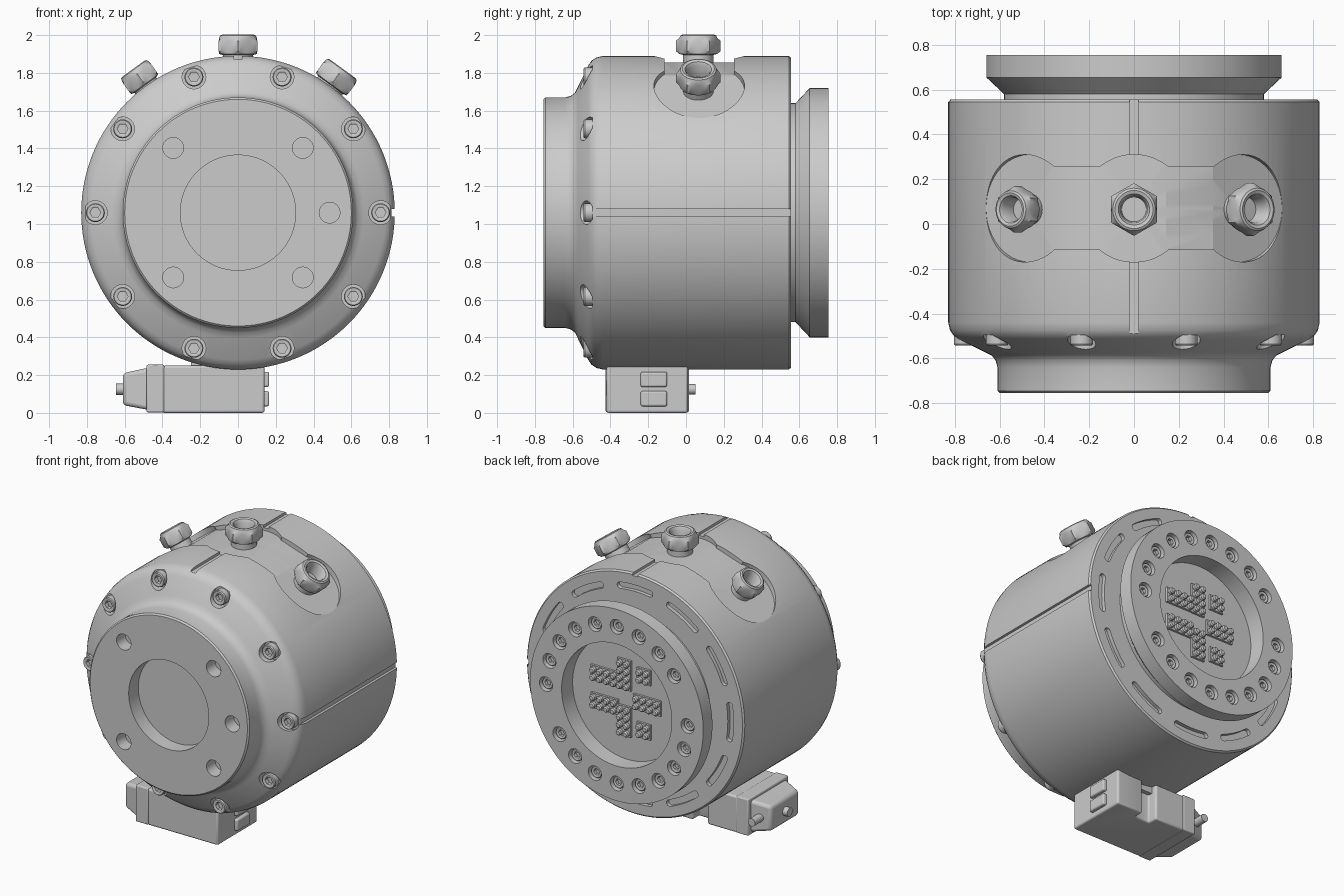
import bpy, bmesh
from math import radians, sin, cos, pi
from mathutils import Matrix, Vector

if "Cube" in bpy.data.objects:
    bpy.data.objects.remove(bpy.data.objects["Cube"])

CZ = 1.06                                   # height of the main axis
FRONT = Matrix.Rotation(radians(90), 4, 'X')    # local z -> -y
BACK = Matrix.Rotation(radians(-90), 4, 'X')    # local z -> +y
T = Matrix.Translation


def finish(bm, name, angle=30):
    bmesh.ops.recalc_face_normals(bm, faces=bm.faces)
    me = bpy.data.meshes.new(name)
    bm.to_mesh(me)
    bm.free()
    ob = bpy.data.objects.new(name, me)
    bpy.context.collection.objects.link(ob)
    smooth(ob, angle)
    return ob


def smooth(ob, angle=30):
    bpy.ops.object.select_all(action='DESELECT')
    ob.select_set(True)
    bpy.context.view_layer.objects.active = ob
    bpy.ops.object.shade_smooth_by_angle(angle=radians(angle))


def lathe(bm, profile, seg, m):
    """Closed revolve of (radius, z[, hex]) points about local z."""
    rings = []
    for p in profile:
        r, z = p[:2]
        if r == 0:
            rings.append([bm.verts.new(m @ Vector((0, 0, z)))])
            continue
        ring = []
        for i in range(seg):
            a = 2 * pi * i / seg
            k = 1
            if len(p) > 2:                  # hexagon with corner radius r
                k = cos(pi / 6) / cos(a % (pi / 3) - pi / 6)
            ring.append(bm.verts.new(m @ Vector((r * k * cos(a), r * k * sin(a), z))))
        rings.append(ring)
    for A, B in zip(rings, rings[1:]):
        for i in range(seg):
            j = (i + 1) % seg
            f = [A[i % len(A)], A[j % len(A)], B[j % len(B)], B[i % len(B)]]
            bm.faces.new(list(dict.fromkeys(f)))


def cyl(bm, m, r, z0, z1, seg=24):
    lathe(bm, [(0, z0), (r, z0), (r, z1), (0, z1)], seg, m)


def box(bm, x0, x1, y0, y1, z0, z1, m=Matrix()):
    s = Matrix.Diagonal((x1 - x0, y1 - y0, z1 - z0, 1))
    c = T(((x0 + x1) / 2, (y0 + y1) / 2, (z0 + z1) / 2))
    return bmesh.ops.create_cube(bm, size=1, matrix=m @ c @ s)['verts']


def cut(ob, bm):
    c = finish(bm, 'cutter')
    c.hide_render = True
    mod = ob.modifiers.new('cut', 'BOOLEAN')
    mod.operation, mod.solver, mod.object = 'DIFFERENCE', 'EXACT', c
    bpy.context.view_layer.objects.active = ob
    bpy.ops.object.modifier_apply(modifier=mod.name)
    bpy.data.objects.remove(c)


def bevel(ob, w):
    mod = ob.modifiers.new('bevel', 'BEVEL')
    mod.width, mod.segments, mod.limit_method = w, 3, 'ANGLE'


def polar(r, deg, y):
    a = radians(deg)
    return T((r * cos(a), y, CZ + r * sin(a)))


# housing: front neck, drum and rear flange as one turned body
bm = bmesh.new()
lathe(bm, [(0, -.65), (.305, -.65), (.305, -.755), (.60, -.755), (.61, -.745), (.61, -.64),
           (.618, -.61), (.635, -.588), (.665, -.573), (.78, -.517), (.805, -.50), (.822, -.475),
           (.83, -.44), (.83, .545), (.82, .556), (.58, .556), (.58, .58), (.66, .655), (.66, .755),
           (.42, .755), (.42, .635), (0, .635)], 128, T((0, 0, CZ)) @ BACK)
housing = finish(bm, 'housing')

front_bolts = [polar(.755, 36 * i, 0) for i in range(10)]
rear_bolts = [polar(.54, 18 * i, 0) for i in range(20) if i not in (9, 19)]

# counterbores, mounting holes and rear slots
bm = bmesh.new()
for m in front_bolts:
    cyl(bm, m @ FRONT, .063, .495, .70)
for a in (0, 45, 135, 225, 315):
    cyl(bm, polar(.485, a, 0) @ FRONT, .055, .66, .80)
for m in rear_bolts:
    cyl(bm, m @ BACK, .05, .70, .80)
for i in range(12):
    pts = [(.73 + .022 * cos(radians(t)), 9 + 1.7 * sin(radians(t))) for t in range(0, 181, 30)]
    outline = [(.752, t) for t in range(-9, 9, 3)] + pts + [(.708, t) for t in range(6, -9, -3)] \
        + [(r, -t) for r, t in reversed(pts)][:-1]
    vs = [bm.verts.new(polar(r, 30 * i + t, .53) @ Vector()) for r, t in outline]
    f = bm.faces.new(vs)
    ext = bmesh.ops.extrude_face_region(bm, geom=[f], use_keep_orig=True)['geom']
    bmesh.ops.translate(bm, vec=(0, .06, 0), verts=[v for v in ext if isinstance(v, bmesh.types.BMVert)])
cut(housing, bm)

# side and top grooves
bm = bmesh.new()
box(bm, .812, .9, -.6, .6, CZ - .02, CZ + .02)
box(bm, -.02, .02, -.6, .6, CZ + .812, CZ + .9)
cut(housing, bm)

# flat seats for the three cable glands, joined by bands
GLANDS = [(-36, .88), (0, 1), (36, 1)]
for t, _ in GLANDS:
    bm = bmesh.new()
    cyl(bm, T((0, .07, CZ)) @ Matrix.Rotation(radians(t), 4, 'Y'), .24, .794, 1.0, 48)
    cut(housing, bm)
for t in (-18, 18):
    bm = bmesh.new()
    box(bm, -.13, .13, -.15, .22, .799, 1.0, T((0, .035, CZ)) @ Matrix.Rotation(radians(t), 4, 'Y'))
    cut(housing, bm)
smooth(housing)

# cable glands with hexagonal heads
bm = bmesh.new()
for t, s in GLANDS:
    m = T((0, .065, CZ)) @ Matrix.Rotation(radians(t), 4, 'Y') @ T((0, 0, .78)) \
        @ Matrix.Rotation(pi / 2, 4, 'Z') @ Matrix.Diagonal((s, s, 1, 1))
    lathe(bm, [(0, 0), (.08, 0), (.08, .055), (.10, .06), (.118, .075, 1), (.118, .13, 1), (.10, .145),
               (.095, .157), (.085, .162), (.07, .157), (.06, .14), (.055, .07), (0, .07)], 48, m)
finish(bm, 'cable_glands')

# socket head bolts
for name, mats, rot, y, s in (('front_bolts', front_bolts, FRONT, .49, 1.0),
                              ('rear_bolts', rear_bolts, BACK, .695, .82)):
    bm = bmesh.new()
    for m in mats:
        lathe(bm, [(0, 0), (.05, 0), (.05, .045), (.045, .052), (.033, .052), (.028, .048, 1),
                   (.028, .02, 1), (0, .02)], 24,
              m @ rot @ T((0, 0, y)) @ Matrix.Scale(s, 4))
    finish(bm, name)

# rear terminal blocks with pins: centre x, z, columns, rows
bm = bmesh.new()
P = .052
for x, z, nx, nz in ((.17, .115, 4, 2), (.02, .165, 2, 4), (-.13, .19, 2, 2), (.17, -.075, 4, 2),
                     (.02, -.155, 2, 4), (-.155, 0, 4, 2), (-.13, -.185, 2, 2)):
    z += CZ
    box(bm, x - nx * P / 2, x + nx * P / 2, .63, .65, z - nz * P / 2, z + nz * P / 2)
    for i in range(nx):
        for j in range(nz):
            lathe(bm, [(0, .645), (.021, .645), (.021, .67), (.014, .678), (0, .678)], 12,
                  T((x + (i - nx / 2 + .5) * P, 0, z + (j - nz / 2 + .5) * P)) @ BACK)
finish(bm, 'terminal_pins')

# lower connector body, notched on the rear side
bm = bmesh.new()
box(bm, -.40, .14, -.42, .01, 0, .25)
body = finish(bm, 'connector_body')
bm = bmesh.new()
box(bm, -.17, -.06, -.06, .1, -.1, .3)
cut(body, bm)
bevel(body, .012)
bm = bmesh.new()
box(bm, -.25, .12, -.38, -.03, .2, .30)
finish(bm, 'connector_mount')
bm = bmesh.new()
box(bm, -.485, -.39, -.425, .015, .003, .255)
bevel(finish(bm, 'connector_plate'), .008)

# tapered plug with end tip and side pin
bm = bmesh.new()
for v in box(bm, -.61, -.47, -.41, -.01, .015, .24):
    if v.co.x < -.55:
        v.co.y = -.21 + (v.co.y + .21) * .75
        v.co.z = .12 + (v.co.z - .12) * .75
bevel(finish(bm, 'connector_plug'), .02)
bm = bmesh.new()
cyl(bm, T((-.60, -.21, .125)) @ Matrix.Rotation(-pi / 2, 4, 'Y'), .03, 0, .045)
cyl(bm, T((-.535, 0, .125)) @ BACK, .027, -.12, .05)
finish(bm, 'plug_pins')

# latch lugs on the right end
bm = bmesh.new()
box(bm, .13, .165, -.24, -.10, .035, .115)
box(bm, .13, .165, -.24, -.10, .137, .217)
bevel(finish(bm, 'latch_lugs'), .01)
